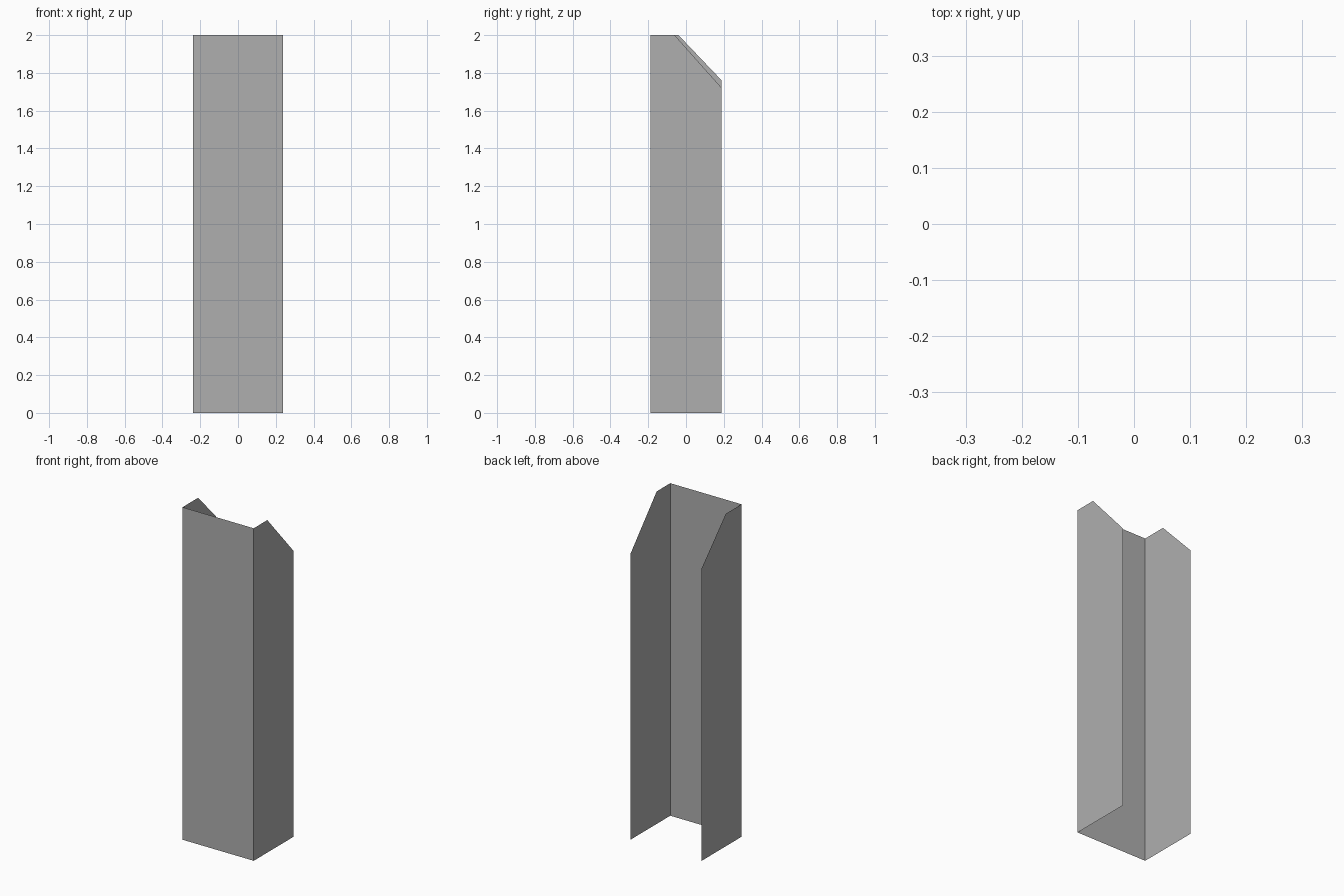
import bpy

if "Cube" in bpy.data.objects:
    bpy.data.objects.remove(bpy.data.objects["Cube"])

W, D, H = 0.237, 0.189, 2.0  # half width, half depth, height

# Dark grey for all sheets
grey = bpy.data.materials.new("dark_grey")
grey.diffuse_color = (0.43, 0.43, 0.43, 1)
grey.use_nodes = True
grey.node_tree.nodes["Principled BSDF"].inputs["Base Color"].default_value = grey.diffuse_color


def panel(name, points):
    """One flat sheet from its outline."""
    mesh = bpy.data.meshes.new(name)
    mesh.from_pydata(points, [], [list(range(len(points)))])
    mesh.materials.append(grey)
    obj = bpy.data.objects.new(name, mesh)
    bpy.context.collection.objects.link(obj)
    return obj


def side_panel(name, x, slope_y, slope_z):
    """Side sheet with its upper back corner cut at a slant."""
    outline = [(-D, 0), (D, 0), (D, slope_z), (slope_y, H), (-D, H)]
    if x < 0:
        outline.reverse()  # keep normals facing outwards
    return panel(name, [(x, y, z) for y, z in outline])


# Front sheet
panel("front_panel", [(-W, -D, 0), (W, -D, 0), (W, -D, H), (-W, -D, H)])

# Side sheets, the right one cut slightly lower than the left
side_panel("right_panel", W, -0.06, 1.72)
side_panel("left_panel", -W, -0.04, 1.76)
